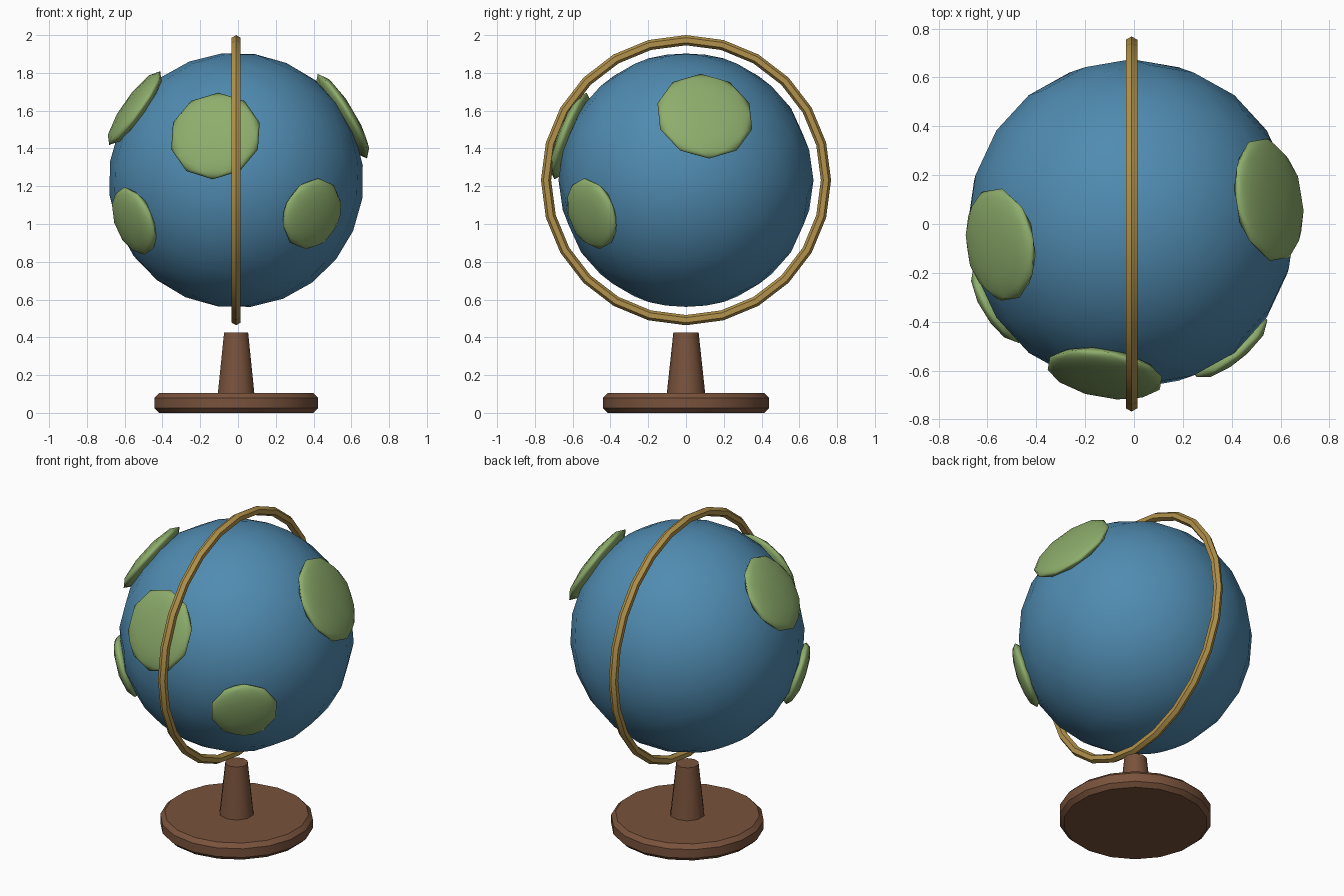
import bpy
from math import radians
from mathutils import Vector

if "Cube" in bpy.data.objects:
    bpy.data.objects.remove(bpy.data.objects["Cube"])

CENTRE = Vector((-0.01, 0, 1.232))


def material(name, rgb):
    m = bpy.data.materials.new(name)
    m.diffuse_color = (*rgb, 1)
    m.use_nodes = True
    m.node_tree.nodes["Principled BSDF"].inputs["Base Color"].default_value = m.diffuse_color
    return m


BLUE = material("ocean_blue", (0.08, 0.26, 0.44))
GREEN = material("land_green", (0.27, 0.42, 0.15))
BROWN = material("wood_brown", (0.19, 0.085, 0.045))
BRASS = material("brass", (0.45, 0.29, 0.07))


def finish(name, mat, angle):
    ob = bpy.context.object
    ob.name = name
    ob.data.materials.append(mat)
    bpy.ops.object.shade_smooth_by_angle(angle=radians(angle))
    return ob


# Turned wooden foot with softened rims
bpy.ops.mesh.primitive_cylinder_add(vertices=18, radius=0.44, depth=0.105,
                                    location=(-0.01, 0, 0.0525))
foot = finish("base", BROWN, 30)
bevel = foot.modifiers.new("soft_rim", 'BEVEL')
bevel.width = 0.025
bevel.segments = 1
bevel.limit_method = 'ANGLE'
bevel.angle_limit = radians(40)

# Tapered stem
bpy.ops.mesh.primitive_cone_add(vertices=10, radius1=0.103, radius2=0.067,
                                depth=0.335, location=(-0.01, 0, 0.2575))
finish("stem", BROWN, 40)

# Meridian ring around the globe
bpy.ops.mesh.primitive_torus_add(major_segments=24, minor_segments=6,
                                 major_radius=0.741, minor_radius=0.027,
                                 location=CENTRE, rotation=(0, radians(90), 0))
finish("meridian_ring", BRASS, 40)

# Globe with its axis tilted
bpy.ops.mesh.primitive_uv_sphere_add(segments=20, ring_count=12, radius=0.675,
                                     location=CENTRE,
                                     rotation=(0, radians(23.4), 0))
finish("globe", BLUE, 40)

# Land masses: flattened blobs facing outward (direction from centre, radius)
lands = [
    ((-0.110, -0.615, 0.235), 0.245),
    ((0.565, 0.100, 0.340), 0.260),
    ((-0.535, -0.085, 0.380), 0.238),
    ((0.395, -0.490, -0.175), 0.195),
    ((-0.535, -0.320, -0.215), 0.190),
]
for i, (d, r) in enumerate(lands, 1):
    n = Vector(d).normalized()
    bpy.ops.mesh.primitive_ico_sphere_add(
        subdivisions=2, radius=1, location=CENTRE + n * 0.664,
        rotation=n.to_track_quat('Z', 'Y').to_euler())
    bpy.context.object.scale = (r, r, 0.055)
    finish(f"land_{i}", GREEN, 40)
